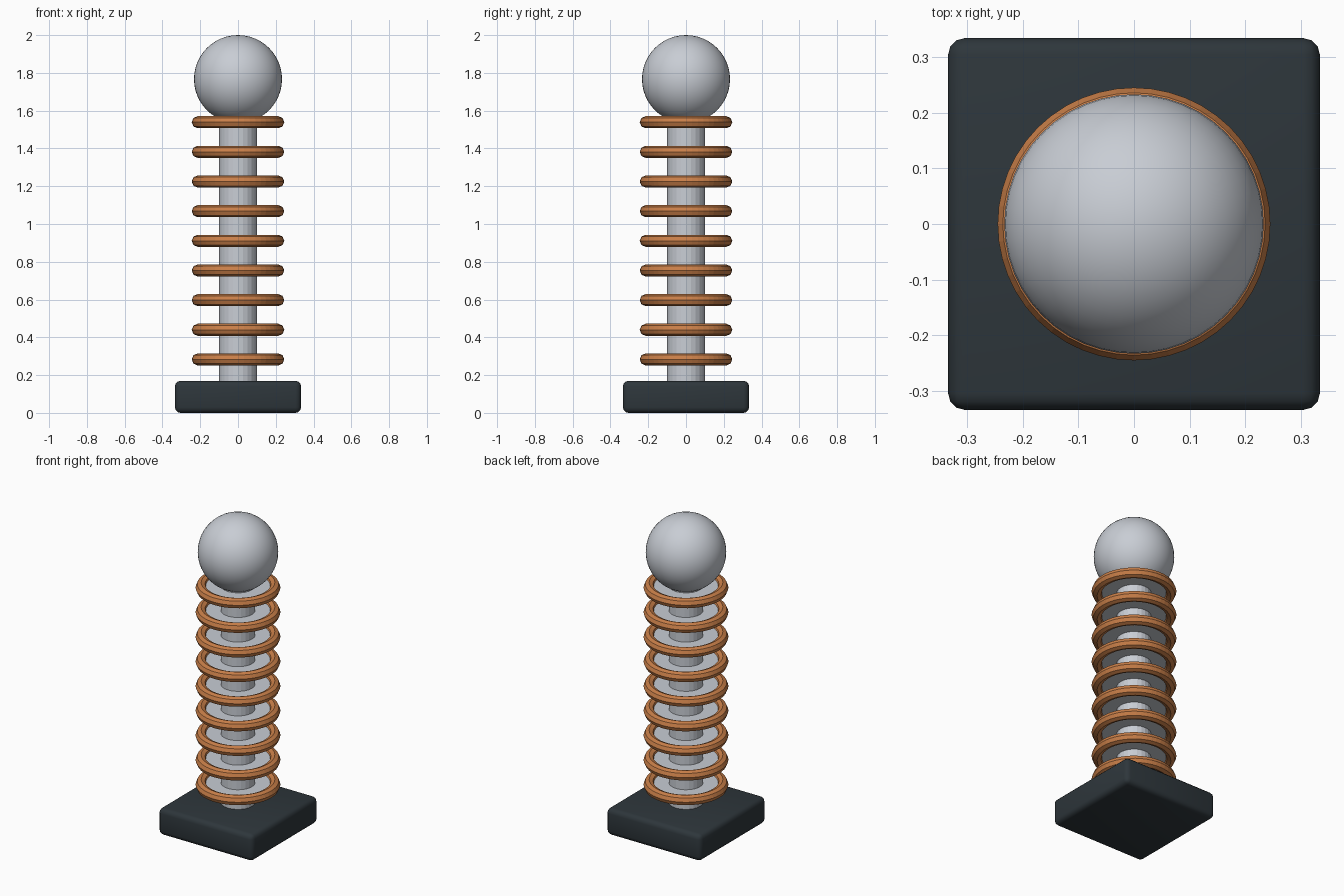
import bpy

cube = bpy.data.objects.get("Cube")
if cube:
    bpy.data.objects.remove(cube, do_unlink=True)


def material(name, rgb):
    mat = bpy.data.materials.new(name)
    mat.use_nodes = True
    mat.diffuse_color = (*rgb, 1)
    mat.node_tree.nodes["Principled BSDF"].inputs["Base Color"].default_value = (*rgb, 1)
    return mat


silver = material("silver", (0.58, 0.61, 0.66))
copper = material("copper", (0.58, 0.21, 0.065))
charcoal = material("charcoal", (0.027, 0.037, 0.044))


def finish(name, mat, smooth_angle=None):
    obj = bpy.context.object
    obj.name = name
    obj.data.materials.append(mat)
    if smooth_angle is not None:
        bpy.ops.object.shade_smooth_by_angle(angle=smooth_angle)
    return obj


def cylinder(name, radius, bottom, top, mat, sides):
    bpy.ops.mesh.primitive_cylinder_add(vertices=sides, radius=radius, depth=top - bottom,
                                        location=(0, 0, (bottom + top) / 2))
    return finish(name, mat)


# Rounded square base
HEIGHT = 0.17
bpy.ops.mesh.primitive_cube_add(size=1, location=(0, 0, HEIGHT / 2))
base = bpy.context.object
base.scale = (0.668, 0.668, HEIGHT)
bpy.ops.object.transform_apply(location=False, rotation=False, scale=True)
bevel = base.modifiers.new("rounded_edges", "BEVEL")
bevel.width = 0.03
bevel.segments = 3
bpy.ops.object.modifier_apply(modifier=bevel.name)
finish("base", charcoal, 0.6)

# Central column
cylinder("column", 0.1, HEIGHT - 0.02, 1.6, silver, 24)

# Stack of discs, each rimmed by a coil ring
for i in range(9):
    z = 0.283 + i * 0.157
    cylinder(f"disc_{i + 1}", 0.205, z - 0.012, z + 0.012, silver, 48)
    bpy.ops.mesh.primitive_torus_add(major_segments=48, minor_segments=8, major_radius=0.213,
                                     minor_radius=0.032, location=(0, 0, z))
    finish(f"ring_{i + 1}", copper)

# Ball on top
bpy.ops.mesh.primitive_uv_sphere_add(segments=48, ring_count=24, radius=0.233, location=(0, 0, 1.767))
finish("ball", silver, 0.6)
